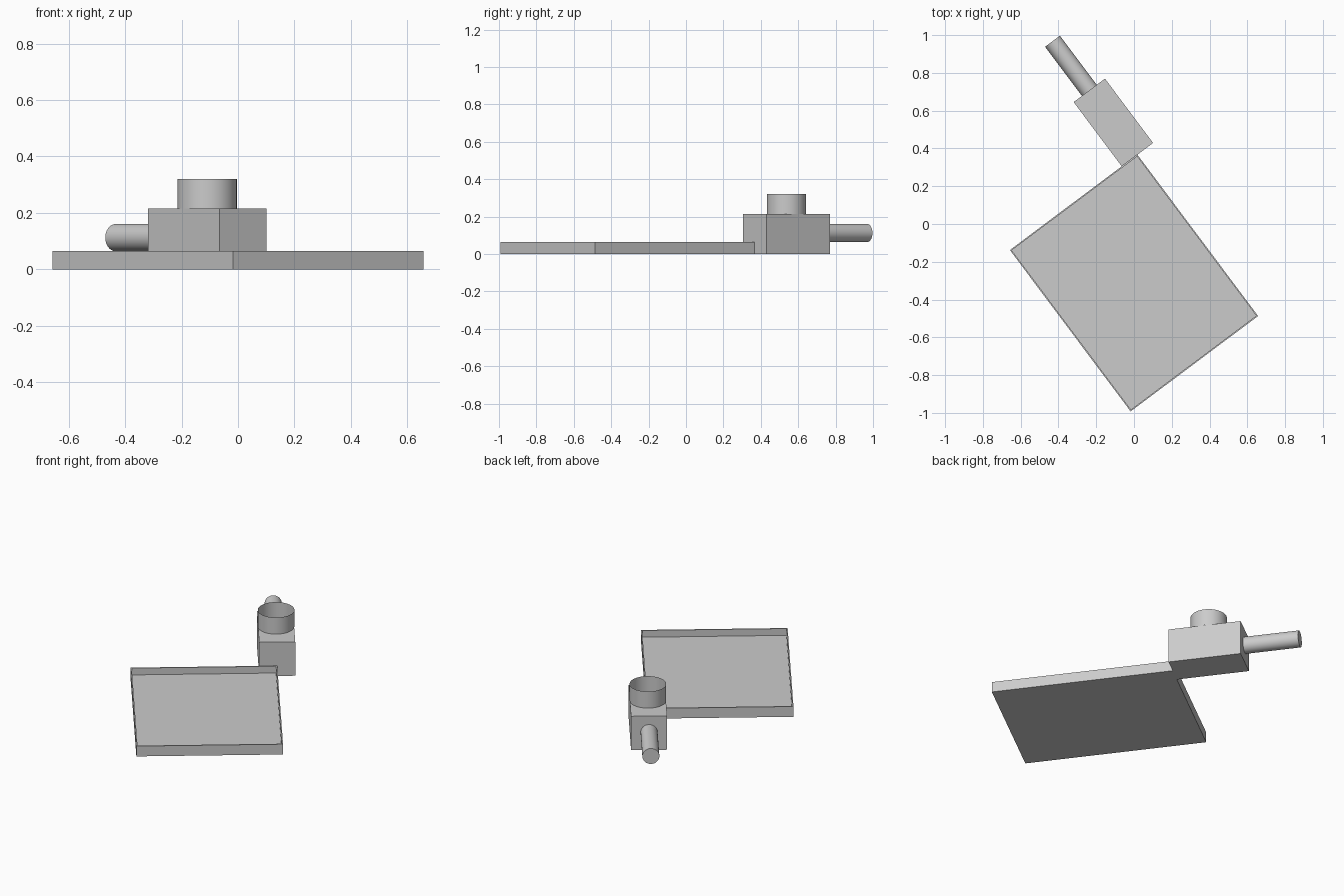
import bpy, bmesh, math
from mathutils import Matrix, Vector

cube = bpy.data.objects.get("Cube")
if cube:
    bpy.data.objects.remove(cube, do_unlink=True)

# One plain grey for every part
grey = bpy.data.materials.new("plain_grey")
grey.use_nodes = True
colour = (0.6, 0.6, 0.6, 1)
grey.diffuse_color = colour
grey.node_tree.nodes["Principled BSDF"].inputs["Base Color"].default_value = colour

# The whole assembly is turned on the ground around the tray centre
FRAME = Matrix.Translation((0, -0.3125, 0)) @ Matrix.Rotation(math.radians(36.8), 4, 'Z')
TRAY = Vector((0.843, 1.067, 0.065))
BLOCK = Vector((0.207, 0.425, 0.215))
WALL, FLOOR = 0.01, 0.022
CORNER_X = TRAY.x / 2
BLOCK_Y = TRAY.y / 2 + BLOCK.y / 2


def finish(name, bm, smooth=False):
    mesh = bpy.data.meshes.new(name)
    bm.to_mesh(mesh)
    bm.free()
    mesh.materials.append(grey)
    obj = bpy.data.objects.new(name, mesh)
    bpy.context.collection.objects.link(obj)
    obj.matrix_world = FRAME
    if smooth:
        bpy.ops.object.select_all(action='DESELECT')
        obj.select_set(True)
        bpy.context.view_layer.objects.active = obj
        bpy.ops.object.shade_smooth_by_angle(angle=math.radians(30))
    return obj


def box(size, x, y):
    bm = bmesh.new()
    place = Matrix.Translation((x, y, size.z / 2)) @ Matrix.Diagonal((*size, 1))
    bmesh.ops.create_cube(bm, size=1, matrix=place)
    bm.normal_update()
    return bm


def cylinder(radius, length, place, caps):
    bm = bmesh.new()
    bmesh.ops.create_cone(bm, cap_ends=caps, segments=48, radius1=radius,
                          radius2=radius, depth=length, matrix=place)
    return bm


# Shallow tray: inset the top face, then sink it to the floor
bm = box(TRAY, 0, 0)
top = max(bm.faces, key=lambda f: f.normal.z)
bmesh.ops.inset_region(bm, faces=[top], thickness=WALL)
sunk = bmesh.ops.extrude_discrete_faces(bm, faces=[top])["faces"][0]
bmesh.ops.translate(bm, verts=sunk.verts, vec=(0, 0, FLOOR - TRAY.z))
finish("tray", bm)

# Block against the back corner of the tray
finish("block", box(BLOCK, CORNER_X, BLOCK_Y))

# Open, thin-walled collar on the block
collar_height = 0.105
place = Matrix.Translation((CORNER_X, BLOCK_Y, BLOCK.z + collar_height / 2))
finish("collar", cylinder(0.105, collar_height, place, False), True)

# Round handle out of the back of the block
handle_length = 0.325
place = (Matrix.Translation((CORNER_X, BLOCK_Y + BLOCK.y / 2 + handle_length / 2, 0.112))
         @ Matrix.Rotation(math.radians(-90), 4, 'X'))
finish("handle", cylinder(0.049, handle_length, place, True), True)
